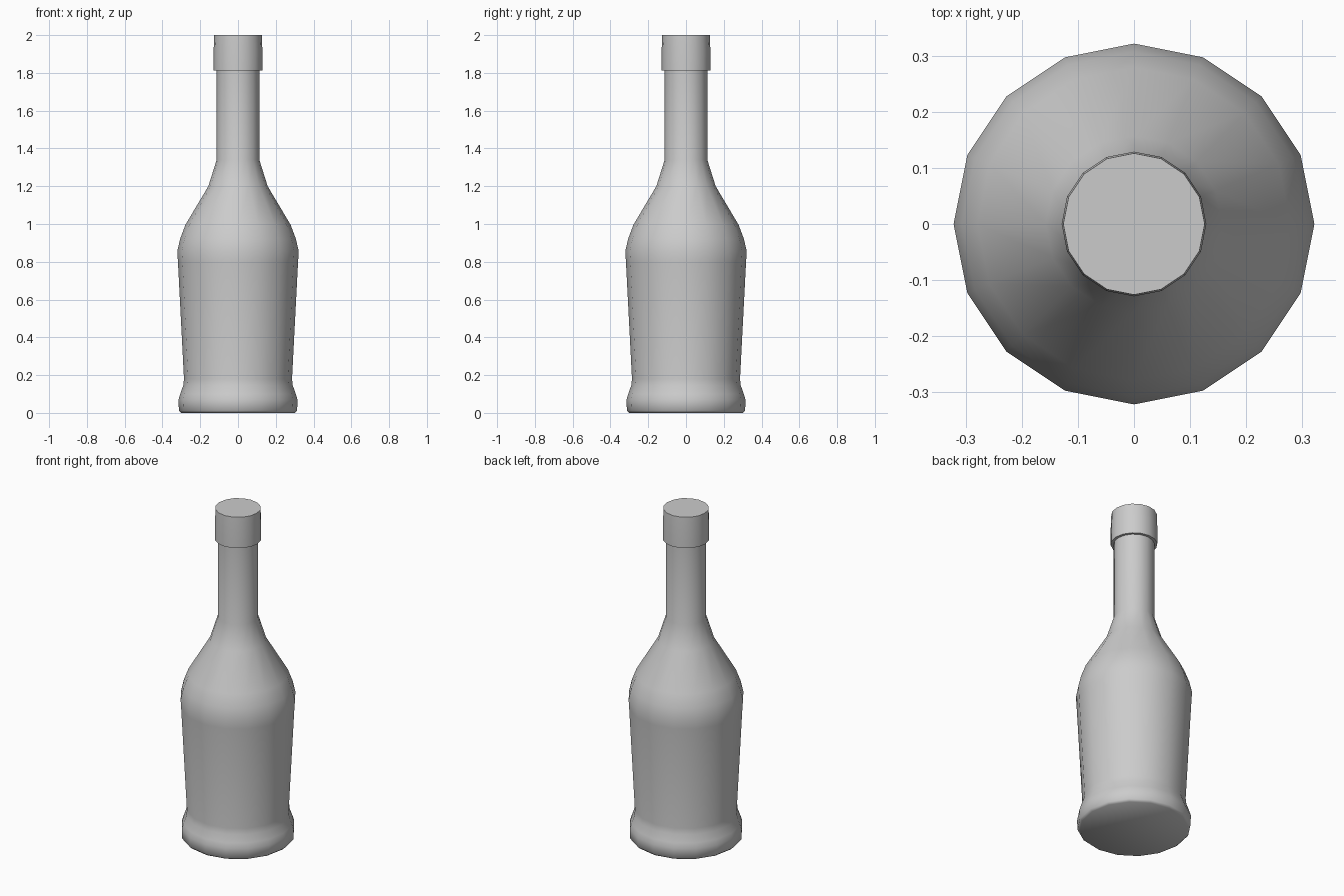
import bpy, bmesh
from math import cos, sin, pi, radians

if "Cube" in bpy.data.objects:
    bpy.data.objects.remove(bpy.data.objects["Cube"])

SIDES = 16


def lathe(name, profile, angle):
    """Revolve (radius, height) points around z and close both ends."""
    bm = bmesh.new()
    rings = [[bm.verts.new((r * cos(2 * pi * i / SIDES), r * sin(2 * pi * i / SIDES), z))
              for i in range(SIDES)] for r, z in profile]
    for a, b in zip(rings, rings[1:]):
        for i in range(SIDES):
            j = (i + 1) % SIDES
            bm.faces.new((a[i], a[j], b[j], b[i]))
    bm.faces.new(rings[0][::-1])
    bm.faces.new(rings[-1])
    mesh = bpy.data.meshes.new(name)
    bm.to_mesh(mesh)
    bm.free()
    obj = bpy.data.objects.new(name, mesh)
    bpy.context.collection.objects.link(obj)
    bpy.ops.object.select_all(action='DESELECT')
    obj.select_set(True)
    bpy.context.view_layer.objects.active = obj
    bpy.ops.object.shade_smooth_by_angle(angle=radians(angle))
    return obj


# Glass body: flared foot, tapered belly, shoulder and neck
lathe("bottle_body", [
    (0.300, 0.0), (0.313, 0.012), (0.315, 0.07), (0.306, 0.10), (0.290, 0.145),
    (0.286, 0.18), (0.318, 0.80), (0.3215, 0.855), (0.307, 0.92),
    (0.279, 0.995), (0.157, 1.20), (0.113, 1.34), (0.113, 1.83)], 50)

# Cap: slightly tapered collar over the neck
lathe("bottle_cap", [
    (0.112, 1.813), (0.129, 1.813), (0.129, 1.92), (0.126, 2.0)], 40)
